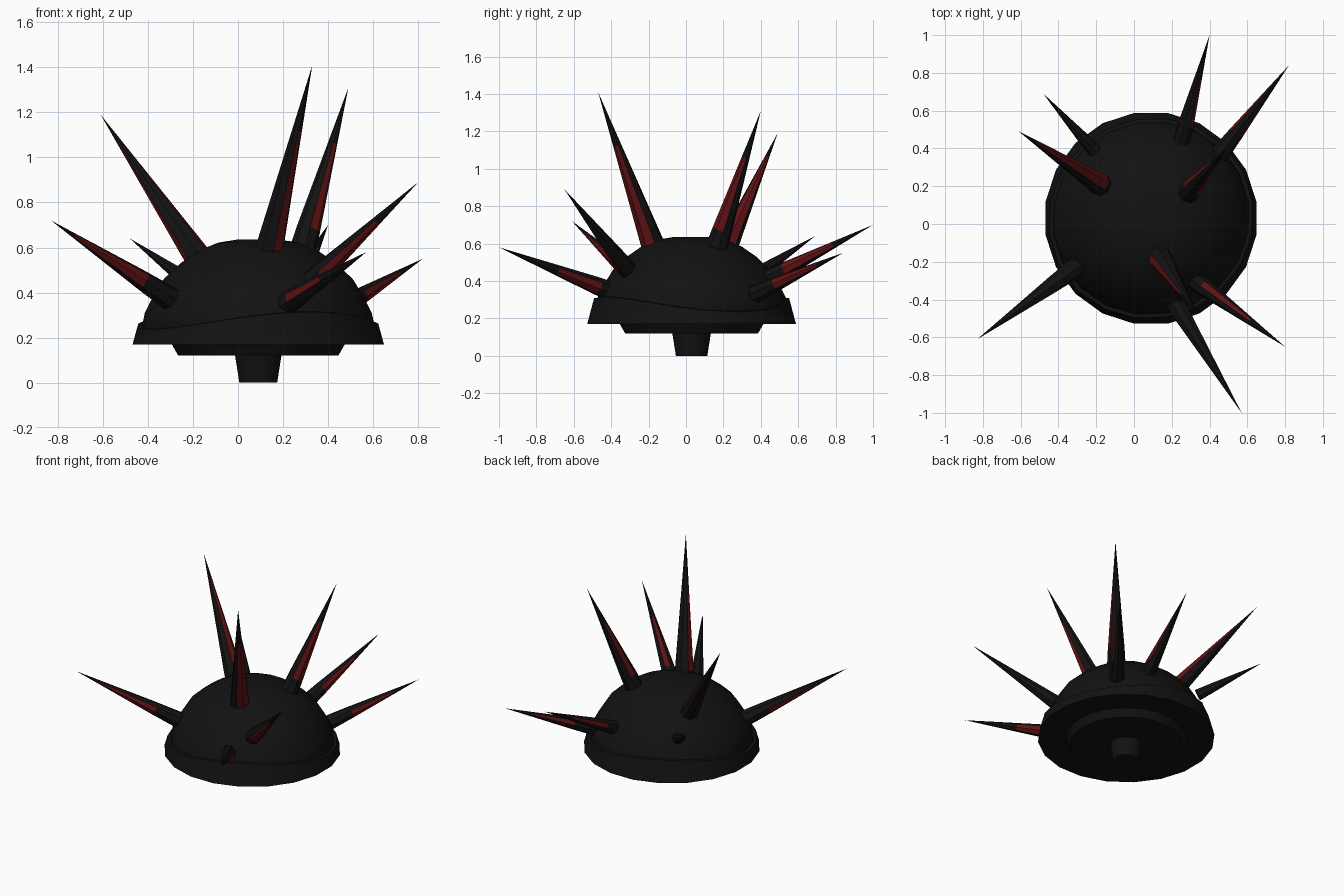
import bpy, bmesh, math
from mathutils import Vector

if "Cube" in bpy.data.objects:
    bpy.data.objects.remove(bpy.data.objects["Cube"])

CX, CY, SEG = 0.09, 0.03, 20


def material(name, rgb):
    m = bpy.data.materials.new(name)
    m.diffuse_color = (*rgb, 1)
    m.use_nodes = True
    m.node_tree.nodes["Principled BSDF"].inputs["Base Color"].default_value = m.diffuse_color
    return m


black = material("black", (0.006, 0.006, 0.006))
red = material("dark red", (0.12, 0.006, 0.007))


def skin(name, rings, mats, smooth, painter=None, tip=None):
    """Bridge rings of points, cap the ends (or close onto a tip)."""
    bm = bmesh.new()
    loops = [[bm.verts.new(p) for p in ring] for ring in rings]
    n = len(loops[0])
    for k in range(len(loops) - 1):
        for i in range(n):
            j = (i + 1) % n
            f = bm.faces.new((loops[k][i], loops[k][j], loops[k + 1][j], loops[k + 1][i]))
            if painter:
                f.material_index = painter(k, i)
    bm.faces.new(loops[0][::-1])
    if tip is None:
        bm.faces.new(loops[-1])
    else:
        t = bm.verts.new(tip)
        for i in range(n):
            bm.faces.new((loops[-1][i], loops[-1][(i + 1) % n], t))
    bmesh.ops.recalc_face_normals(bm, faces=bm.faces)
    me = bpy.data.meshes.new(name)
    bm.to_mesh(me)
    bm.free()
    for m in mats:
        me.materials.append(m)
    ob = bpy.data.objects.new(name, me)
    bpy.context.collection.objects.link(ob)
    if smooth:
        bpy.context.view_layer.objects.active = ob
        ob.select_set(True)
        bpy.ops.object.shade_smooth_by_angle(angle=math.radians(35))
        ob.select_set(False)


def ring(r, z):
    """Horizontal ring; z may be a function of angle, r a function of z."""
    pts = []
    for i in range(SEG):
        a = 2 * math.pi * (i + 0.5) / SEG
        zz = z(a) if callable(z) else z
        rr = r(zz) if callable(r) else r
        pts.append((CX + rr * math.cos(a), CY + rr * math.sin(a), zz))
    return pts


# stem and collar under the shell
skin("stem", [ring(0.085, 0), ring(0.105, 0.125)], [black], True)
skin("under_disc", [ring(0.36, 0.12), ring(0.39, 0.172)], [black], True)

# domed shell
dome = [(0.50, 0.18), (0.525, 0.24), (0.51, 0.31), (0.475, 0.38), (0.425, 0.46),
        (0.35, 0.53), (0.27, 0.585), (0.18, 0.622), (0.09, 0.636)]
skin("dome_shell", [ring(r, z) for r, z in dome], [black], True)


# skirt with a wavy upper edge
def wave(a):
    return 0.275 + 0.04 * math.cos(2 * (a + math.radians(63)))


def skirt_r(z):
    return 0.545 - (z - 0.24) * 0.25


skin("wavy_skirt", [ring(0.565, 0.17), ring(skirt_r, wave),
                    ring(lambda z: skirt_r(z) - 0.05, lambda a: wave(a) + 0.006)], [black], True)

# spikes: base, tip, radius, direction the red face looks, red range along length
spikes = [
    ((0.14, -0.18, 0.60), (0.33, -0.47, 1.41), 0.064, (0.8, -0.5, 0.0), 0.00, 0.65),
    ((0.29, 0.17, 0.60), (0.49, 0.40, 1.31), 0.060, (0.8, -0.5, 0.2), 0.10, 0.65),
    ((-0.18, 0.21, 0.56), (-0.61, 0.49, 1.19), 0.060, (0.6, 0.2, 0.7), 0.00, 0.80),
    ((0.35, -0.32, 0.47), (0.80, -0.65, 0.89), 0.050, (0.3, -0.9, -0.3), 0.05, 0.60),
    ((-0.32, -0.24, 0.385), (-0.83, -0.61, 0.72), 0.055, (0.0, -1.0, 0.2), 0.20, 0.80),
    ((-0.22, 0.40, 0.45), (-0.48, 0.69, 0.64), 0.038, None, 0.2, 0.6),
    ((0.47, 0.39, 0.34), (0.82, 0.84, 0.55), 0.050, (0.6, -0.7, -0.1), 0.20, 0.70),
    ((0.26, 0.47, 0.43), (0.40, 1.00, 0.70), 0.048, (0.9, 0.0, 0.3), 0.10, 0.60),
    ((0.23, -0.44, 0.36), (0.57, -1.00, 0.58), 0.052, (0.9, 0.0, -0.2), 0.05, 0.45),
]
SIDES = 8
for k, (base, tip, rad, look, t0, t1) in enumerate(spikes):
    b, t = Vector(base), Vector(tip)
    axis = t - b
    d = axis.normalized()
    u = Vector(look or (0, 0, 1))
    u = (u - d * u.dot(d)).normalized()
    v = d.cross(u)

    def section(s):
        c, r = b + axis * s, rad * min(1.0, 1 - s)
        return [c + r * (math.cos(a) * u + math.sin(a) * v)
                for a in (2 * math.pi * i / SIDES for i in range(SIDES))]

    # two faces either side of the look direction, plus one opposite, are red
    def paint(level, i, has_red=look is not None):
        return int(has_red and level == 1 and i in (0, SIDES - 1, SIDES // 2))

    skin(f"spike_{k + 1}", [section(-0.05), section(t0 + 0.01), section(t1)],
         [black, red], False, paint, tip=t)
